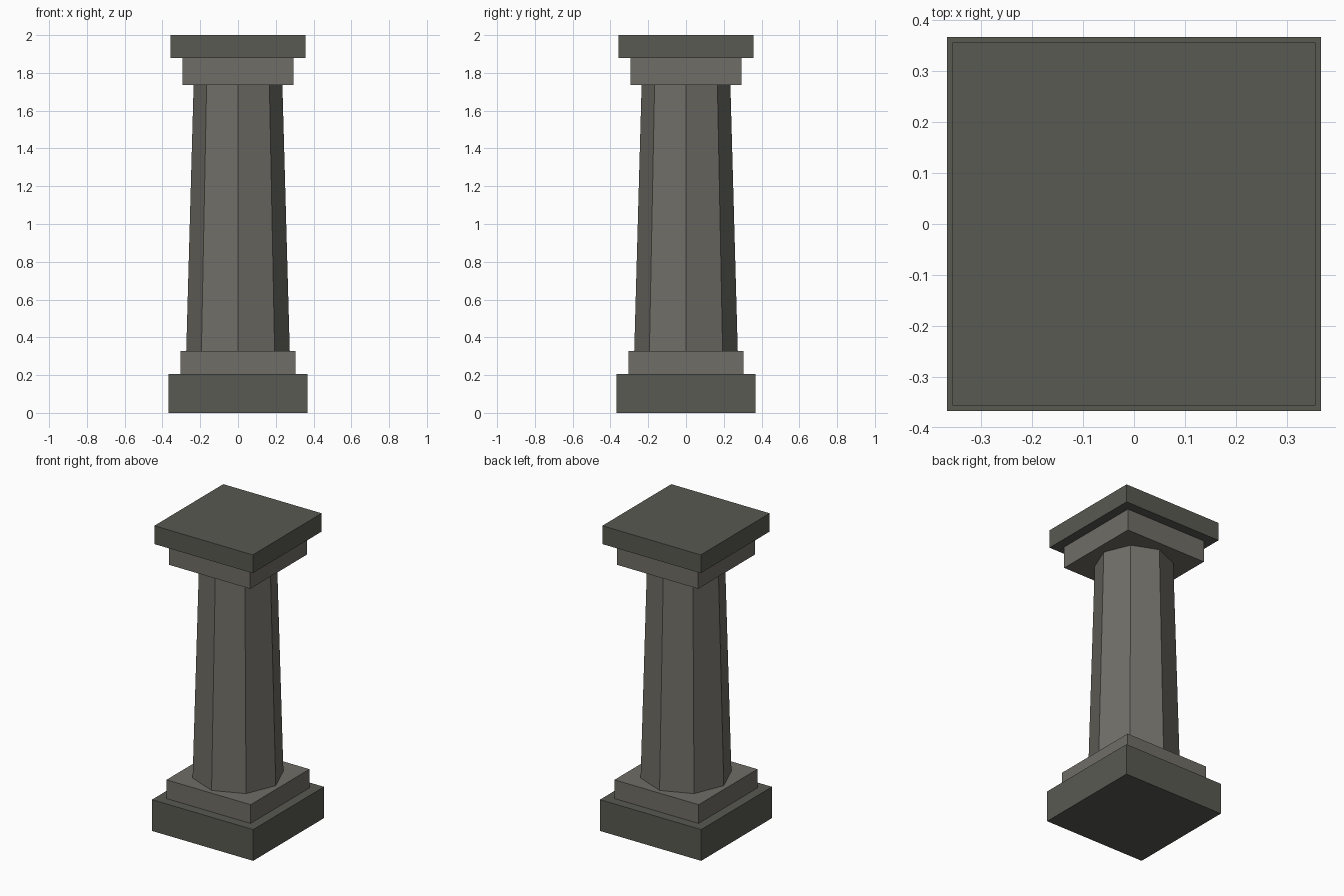
import bpy

if "Cube" in bpy.data.objects:
    bpy.data.objects.remove(bpy.data.objects["Cube"])


def material(name, color):
    mat = bpy.data.materials.new(name)
    mat.diffuse_color = (*color, 1.0)
    mat.use_nodes = True
    mat.node_tree.nodes["Principled BSDF"].inputs["Base Color"].default_value = mat.diffuse_color
    return mat


pale_stone = material("pale_stone", (0.16, 0.155, 0.135))
dark_stone = material("dark_stone", (0.10, 0.10, 0.085))


def finish(name, mat):
    obj = bpy.context.object
    obj.name = name
    obj.data.materials.append(mat)
    return obj


def square_slab(name, half, z0, z1, mat):
    bpy.ops.mesh.primitive_cube_add(size=1, location=(0, 0, (z0 + z1) / 2))
    bpy.context.object.scale = (2 * half, 2 * half, z1 - z0)
    bpy.ops.object.transform_apply(location=False, rotation=False, scale=True)
    return finish(name, mat)


# Stepped square base and capital
square_slab("base_plinth", 0.367, 0.0, 0.205, dark_stone)
square_slab("base_step", 0.305, 0.205, 0.328, pale_stone)
square_slab("capital_step", 0.295, 1.737, 1.88, pale_stone)
square_slab("capital_slab", 0.357, 1.88, 2.0, dark_stone)

# Tapered octagonal shaft, corners on the axes
z0, z1 = 0.328, 1.737
bpy.ops.mesh.primitive_cone_add(vertices=8, radius1=0.274, radius2=0.235,
                                depth=z1 - z0, location=(0, 0, (z0 + z1) / 2))
finish("shaft", pale_stone)
